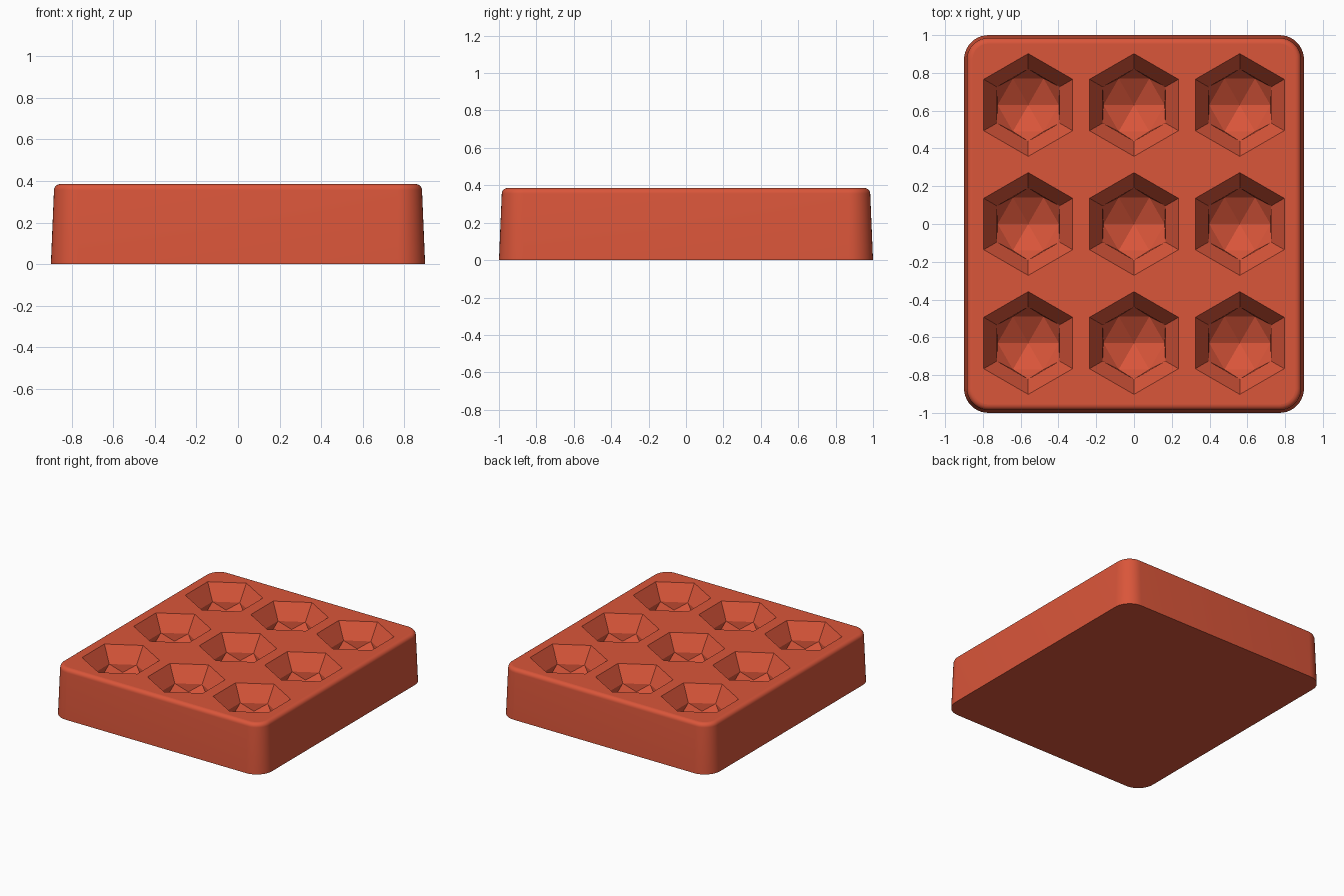
import bpy, bmesh, math

cube = bpy.data.objects.get("Cube")
if cube:
    bpy.data.objects.remove(cube)

HEIGHT, HALF_X, HALF_Y, CORNER = 0.385, 0.9, 1.0, 0.13
DRAFT, BEVEL = 0.015, 0.03
PITCH_X, PITCH_Y = 0.56, 0.63

terracotta = bpy.data.materials.new("terracotta_red")
terracotta.use_nodes = True
colour = (0.70, 0.092, 0.042, 1)
terracotta.diffuse_color = colour
terracotta.node_tree.nodes["Principled BSDF"].inputs["Base Color"].default_value = colour


def rounded_ring(bm, inset, z, steps=10):
    """Rounded rectangle outline, pulled in by inset."""
    verts = []
    for k, (sx, sy) in enumerate([(1, 1), (-1, 1), (-1, -1), (1, -1)]):
        for i in range(steps + 1):
            a = math.radians(90 * (k + i / steps))
            r = CORNER - inset
            verts.append(bm.verts.new((sx * (HALF_X - CORNER) + r * math.cos(a),
                                       sy * (HALF_Y - CORNER) + r * math.sin(a), z)))
    return verts


def hex_ring(bm, cx, cy, radius, z, turn):
    angles = [math.radians(60 * i + turn) for i in range(6)]
    return [bm.verts.new((cx + radius * math.cos(a), cy + radius * math.sin(a), z))
            for a in angles]


def bridge(bm, low, high):
    n = len(low)
    for i in range(n):
        j = (i + 1) % n
        bm.faces.new((low[i], low[j], high[j], high[i]))


def finish(bm, name):
    bmesh.ops.recalc_face_normals(bm, faces=bm.faces)
    mesh = bpy.data.meshes.new(name)
    bm.to_mesh(mesh)
    bm.free()
    mesh.materials.append(terracotta)
    obj = bpy.data.objects.new(name, mesh)
    bpy.context.collection.objects.link(obj)
    return obj


# Tray block: slightly tapered sides and a rolled top edge
bm = bmesh.new()
levels = [(0, 0)]
for i in range(7):
    a = math.radians(15 * i)
    levels.append((DRAFT + BEVEL * (1 - math.cos(a)), HEIGHT - BEVEL + BEVEL * math.sin(a)))
rings = [rounded_ring(bm, inset, z) for inset, z in levels]
for low, high in zip(rings, rings[1:]):
    bridge(bm, low, high)
bm.faces.new(rings[0][::-1])
bm.faces.new(rings[-1])
tray = finish(bm, "tray")
bpy.context.view_layer.objects.active = tray
tray.select_set(True)
bpy.ops.object.shade_smooth_by_angle(angle=math.radians(35))
for poly in tray.data.polygons:
    if abs(poly.normal.z) > 0.999:
        poly.use_smooth = False

# Gem-shaped pockets: sloped hexagonal walls, corner facets, pointed floor
bm = bmesh.new()
for col in (-1, 0, 1):
    for row in (-1, 0, 1):
        cx, cy = col * PITCH_X, row * PITCH_Y
        lid = hex_ring(bm, cx, cy, 0.272, HEIGHT + 0.05, 30)
        rim = hex_ring(bm, cx, cy, 0.272, HEIGHT, 30)
        girdle = hex_ring(bm, cx, cy, 0.192, HEIGHT - 0.12, 30)
        floor = hex_ring(bm, cx, cy, 0.162, HEIGHT - 0.18, 0)
        tip = bm.verts.new((cx, cy, HEIGHT - 0.27))
        bm.faces.new(lid)
        bridge(bm, rim, lid)
        bridge(bm, girdle, rim)
        for i in range(6):
            j = (i + 1) % 6
            bm.faces.new((girdle[i], floor[i], floor[j]))
            bm.faces.new((girdle[i], floor[j], girdle[j]))
            bm.faces.new((floor[i], tip, floor[j]))
cutter = finish(bm, "pocket_cutter")
cutter.hide_render = True

# Carve the pockets
cut = tray.modifiers.new("pockets", 'BOOLEAN')
cut.operation = 'DIFFERENCE'
cut.solver = 'EXACT'
cut.object = cutter
bpy.ops.object.modifier_apply(modifier=cut.name)
bpy.data.objects.remove(cutter)
